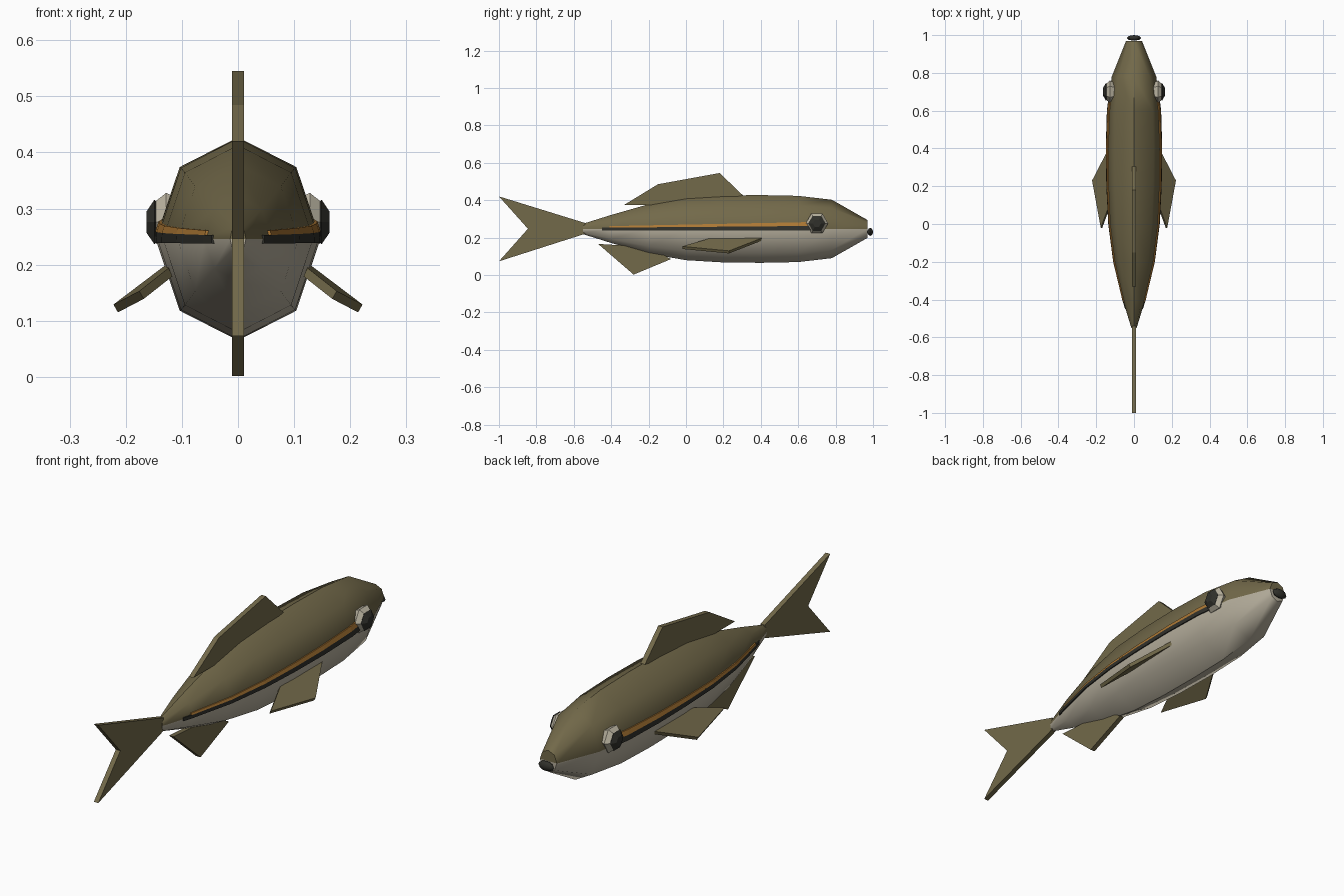
import bpy, bmesh, math
from mathutils import Vector, Matrix

old = bpy.data.objects.get("Cube")
if old:
    bpy.data.objects.remove(old)


def material(name, rgb):
    m = bpy.data.materials.new(name)
    m.use_nodes = True
    m.diffuse_color = (*rgb, 1)
    bsdf = m.node_tree.nodes["Principled BSDF"]
    bsdf.inputs["Base Color"].default_value = (*rgb, 1)
    bsdf.inputs["Roughness"].default_value = 0.7
    return m


OLIVE = material("olive", (0.17, 0.142, 0.068))
CREAM = material("cream", (0.46, 0.42, 0.33))
DARK = material("charcoal", (0.03, 0.03, 0.024))
ORANGE = material("orange", (0.42, 0.19, 0.035))
PALE = material("pale_eye", (0.5, 0.46, 0.36))


def finish(bm, name, mats, smooth=None):
    bmesh.ops.recalc_face_normals(bm, faces=bm.faces)
    mesh = bpy.data.meshes.new(name)
    bm.to_mesh(mesh)
    bm.free()
    for m in mats:
        mesh.materials.append(m)
    ob = bpy.data.objects.new(name, mesh)
    bpy.context.collection.objects.link(ob)
    if smooth:
        bpy.ops.object.select_all(action='DESELECT')
        ob.select_set(True)
        bpy.context.view_layer.objects.active = ob
        bpy.ops.object.shade_smooth_by_angle(angle=math.radians(smooth))
    return ob


def prism(name, points, offset, mat):
    """Solid plate: polygon swept by offset, centred on its points."""
    bm = bmesh.new()
    half = Vector(offset) / 2
    a = [bm.verts.new(Vector(p) - half) for p in points]
    b = [bm.verts.new(Vector(p) + half) for p in points]
    bm.faces.new(a)
    bm.faces.new(b[::-1])
    n = len(a)
    for i in range(n):
        bm.faces.new((a[i], a[(i + 1) % n], b[(i + 1) % n], b[i]))
    return finish(bm, name, [mat])


# Body stations: y, half width, half height
MID = 0.246
STATIONS = [(-0.55, 0.014, 0.028), (-0.4, 0.06, 0.075), (-0.2, 0.108, 0.132),
            (0, 0.134, 0.167), (0.2, 0.144, 0.179), (0.4, 0.147, 0.181),
            (0.6, 0.141, 0.177), (0.78, 0.118, 0.156), (0.97, 0.042, 0.048)]

# Body: eight-sided loft with a cream belly
bm = bmesh.new()
rings = []
for y, w, h in STATIONS:
    rings.append([bm.verts.new((w * math.cos(k * math.pi / 4), y,
                                MID + h * math.sin(k * math.pi / 4))) for k in range(8)])
for r, s in zip(rings, rings[1:]):
    for k in range(8):
        j = (k + 1) % 8
        bm.faces.new((r[k], r[j], s[j], s[k])).material_index = int(k >= 4)
for r in (rings[0], rings[-1]):
    bm.faces.new(r[:5])
    bm.faces.new([r[4], r[5], r[6], r[7], r[0]]).material_index = 1
finish(bm, "body", [OLIVE, CREAM], 50)


def body_x(y, z):
    """Half width of the body surface just above or below its middle."""
    for (y0, w0, h0), (y1, w1, h1) in zip(STATIONS, STATIONS[1:]):
        if y <= y1:
            t = (y - y0) / (y1 - y0)
            w, h = w0 + t * (w1 - w0), h0 + t * (h1 - h0)
            c = math.sqrt(0.5)
            return w * (1 - (1 - c) * min(1, abs(z - MID) / (c * h)))


def stripe(name, side, y0, y1, low, high, mat):
    """Thin band that follows the flank; low and high are its end heights."""
    bm = bmesh.new()
    loops = []
    ys = sorted([y0, y1] + [s[0] for s in STATIONS if y0 < s[0] < y1])
    for y in ys:
        t = (y - y0) / (y1 - y0)
        zs = [e[0] + t * (e[1] - e[0]) for e in (low, high)]
        pts = [(body_x(y, z) + d, z) for z, d in
               ((zs[0], -0.003), (zs[0], 0.005), (zs[1], 0.005), (zs[1], -0.003))]
        loops.append([bm.verts.new((side * x, y, z)) for x, z in pts])
    for r, s in zip(loops, loops[1:]):
        for k in range(4):
            j = (k + 1) % 4
            bm.faces.new((r[k], r[j], s[j], s[k]))
    bm.faces.new(loops[0])
    bm.faces.new(loops[-1])
    finish(bm, name, [mat])


def disc(name, side, x0, x1, r0, r1, mat):
    """Six-sided tapered disc facing sideways."""
    bm = bmesh.new()
    bmesh.ops.create_cone(bm, cap_ends=True, segments=6, radius1=r0, radius2=r1,
                          depth=x1 - x0)
    bmesh.ops.transform(bm, verts=bm.verts, matrix=Matrix.Translation(
        (side * (x0 + x1) / 2, 0.7, 0.276)) @ Matrix.Rotation(side * math.pi / 2, 4, 'Y')
        @ Matrix.Rotation(math.pi / 2, 4, 'Z') @ Matrix.Rotation(math.pi / 2, 4, 'Z'))
    finish(bm, name, [mat])


# Fins on the centre line, as (y, z) outlines
FINS = {
    "tail_fin": [(-0.54, 0.278), (-1, 0.42), (-0.845, 0.247), (-1, 0.073), (-0.54, 0.22)],
    "dorsal_fin": [(-0.33, 0.375), (-0.15, 0.485), (0.18, 0.545), (0.305, 0.425), (0, 0.375)],
    "anal_fin": [(-0.47, 0.166), (-0.28, 0.002), (-0.08, 0.085), (-0.2, 0.15)],
}
for name, outline in FINS.items():
    prism(name, [(0, y, z) for y, z in outline], (0.022, 0, 0), OLIVE)

# Paired parts
for side, label in ((1, "left"), (-1, "right")):
    fin = [(0.115, 0.43, 0.2), (0.218, 0.23, 0.122), (0.172, -0.02, 0.146), (0.12, 0.12, 0.187)]
    prism(label + "_pectoral_fin", [(side * x, y, z) for x, y, z in fin],
          (side * 0.008, 0, 0.014), OLIVE)
    stripe(label + "_dark_stripe", side, -0.45, 0.68, (0.238, 0.239), (0.253, 0.262), DARK)
    stripe(label + "_orange_stripe", side, -0.41, 0.67, (0.253, 0.262), (0.261, 0.283), ORANGE)
    disc(label + "_eye_back", side, 0.1, 0.128, 0.045, 0.06, PALE)
    disc(label + "_eye_rim", side, 0.128, 0.15, 0.06, 0.04, PALE)
    disc(label + "_pupil_base", side, 0.138, 0.149, 0.035, 0.046, DARK)
    disc(label + "_pupil", side, 0.149, 0.163, 0.046, 0.022, DARK)

# Mouth
bm = bmesh.new()
bmesh.ops.create_uvsphere(bm, u_segments=8, v_segments=6, radius=1)
bmesh.ops.transform(bm, verts=bm.verts, matrix=Matrix.Translation((0, 0.985, 0.23))
                    @ Matrix.Diagonal((0.038, 0.015, 0.021, 1)))
finish(bm, "mouth", [DARK], 50)
